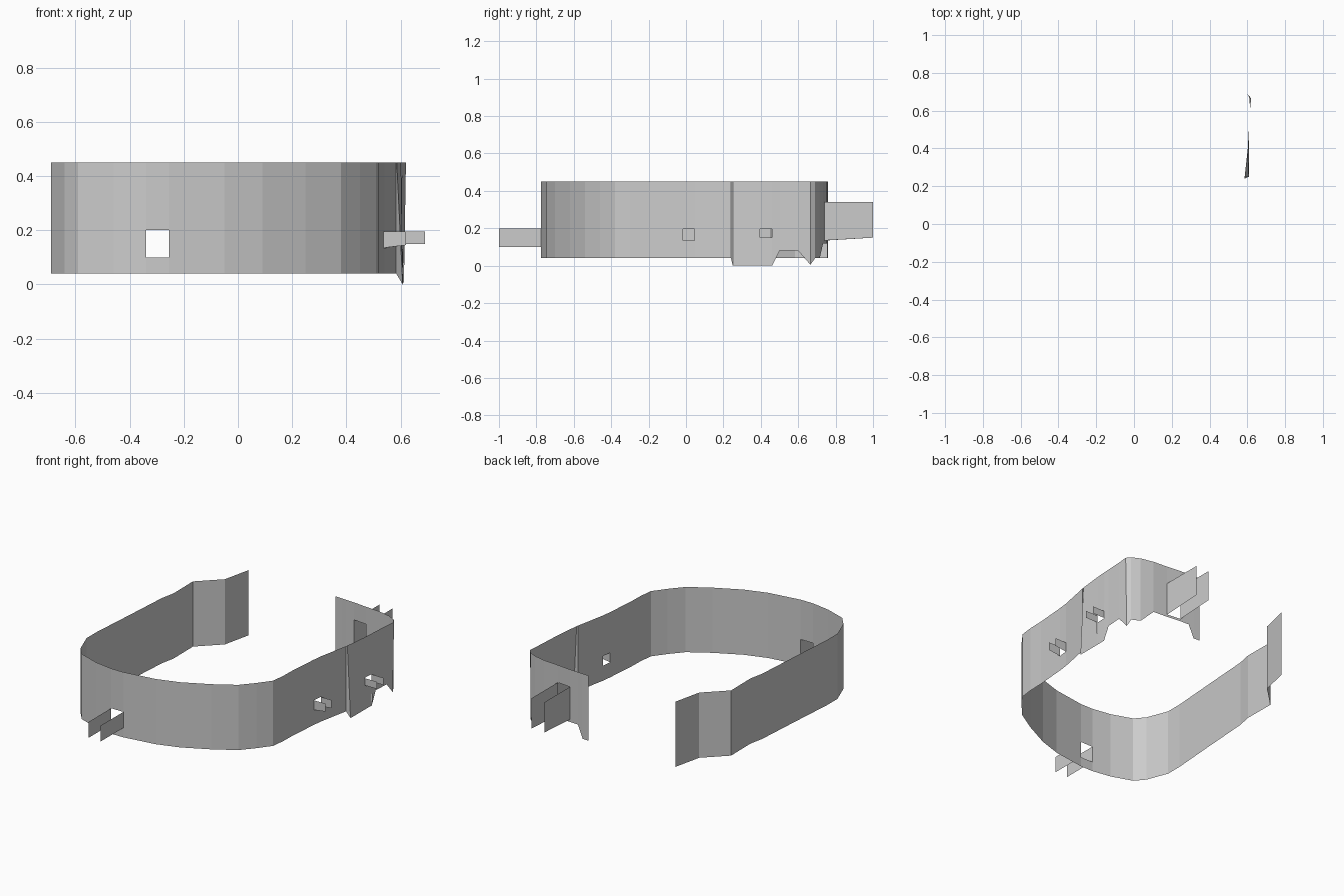
import bpy

if "Cube" in bpy.data.objects:
    bpy.data.objects.remove(bpy.data.objects["Cube"])

TOP = 0.45
BASE = 0.04


def make_mesh(name, verts, faces):
    mesh = bpy.data.meshes.new(name)
    mesh.from_pydata(verts, [], faces)
    ob = bpy.data.objects.new(name, mesh)
    bpy.context.collection.objects.link(ob)
    return ob


# Wall plan from the left end round the front to the right end:
# x, y, optional bottom height, optional outward flare of the bottom edge
path = [
    (-0.46, 0.76), (-0.50, 0.583), (-0.632, 0.455), (-0.63, 0.26), (-0.648, 0.17),
    (-0.67, -0.15), (-0.69, -0.42), (-0.69, -0.52), (-0.64, -0.65), (-0.59, -0.71),
    (-0.46, -0.755), (-0.34, -0.775), (-0.255, -0.775), (-0.05, -0.745), (0.09, -0.70),
    (0.25, -0.62), (0.38, -0.54), (0.45, -0.46), (0.51, -0.38), (0.52, -0.30),
    (0.523, -0.20), (0.538, -0.015), (0.545, 0.045), (0.57, 0.17),
    (0.584, 0.24), (0.586, 0.25, 0.0, 0.022), (0.602, 0.395, 0.0, 0.006),
    (0.606, 0.46, 0.0, 0.003), (0.608, 0.50, 0.08), (0.614, 0.60, 0.08),
    (0.62, 0.665, 0.005, -0.008), (0.60, 0.69), (0.55, 0.715), (0.47, 0.733, 0.12),
    (0.374, 0.74, 0.12), (0.283, 0.75, 0.12), (0.225, 0.753, 0.12), (0.19, 0.755),
    (0.147, 0.757),
]

# Openings: index of the wall segment -> bottom and top height
windows = {11: (0.10, 0.20), 21: (0.135, 0.195), 26: (0.15, 0.195), 34: (0.135, 0.34)}

# Curved wall with openings left in it
verts, faces = [], []


def quad(a, b, c, d):
    n = len(verts)
    verts.extend((a, b, c, d))
    faces.append((n, n + 1, n + 2, n + 3))


def foot(p):
    z = p[2] if len(p) > 2 else BASE
    dx = p[3] if len(p) > 3 else 0.0
    return (p[0] + dx, p[1], z)


for i, (p, q) in enumerate(zip(path, path[1:])):
    at = lambda s, z: (s[0], s[1], z)
    if i in windows:
        lo, hi = windows[i]
        quad(foot(p), foot(q), at(q, lo), at(p, lo))
        quad(at(p, hi), at(q, hi), at(q, TOP), at(p, TOP))
    else:
        quad(foot(p), foot(q), at(q, TOP), at(p, TOP))
wall = make_mesh("curved_wall", verts, faces)

# Weld shared wall edges
import bmesh
bm = bmesh.new()
bm.from_mesh(wall.data)
bmesh.ops.remove_doubles(bm, verts=bm.verts, dist=0.0005)
bm.to_mesh(wall.data)
bm.free()


# Pair of upright flaps at both sides of an opening
def flap_pair(name, seg, out_axis, reach, inner, outer):
    for k, p in enumerate((path[seg], path[seg + 1])):
        end = (reach, p[1]) if out_axis == "x" else (p[0], reach)
        make_mesh(f"{name}_{k + 1}",
                  [(p[0], p[1], inner[0]), (*end, outer[0]),
                   (*end, outer[1]), (p[0], p[1], inner[1])],
                  [(0, 1, 2, 3)])


flap_pair("front_flap", 11, "y", -1.0, (0.10, 0.20), (0.10, 0.20))
flap_pair("side_flap", 21, "x", 0.62, (0.135, 0.195), (0.145, 0.195))
flap_pair("rear_side_flap", 26, "x", 0.69, (0.15, 0.195), (0.15, 0.195))
flap_pair("back_flap", 34, "y", 1.0, (0.135, 0.34), (0.15, 0.34))
